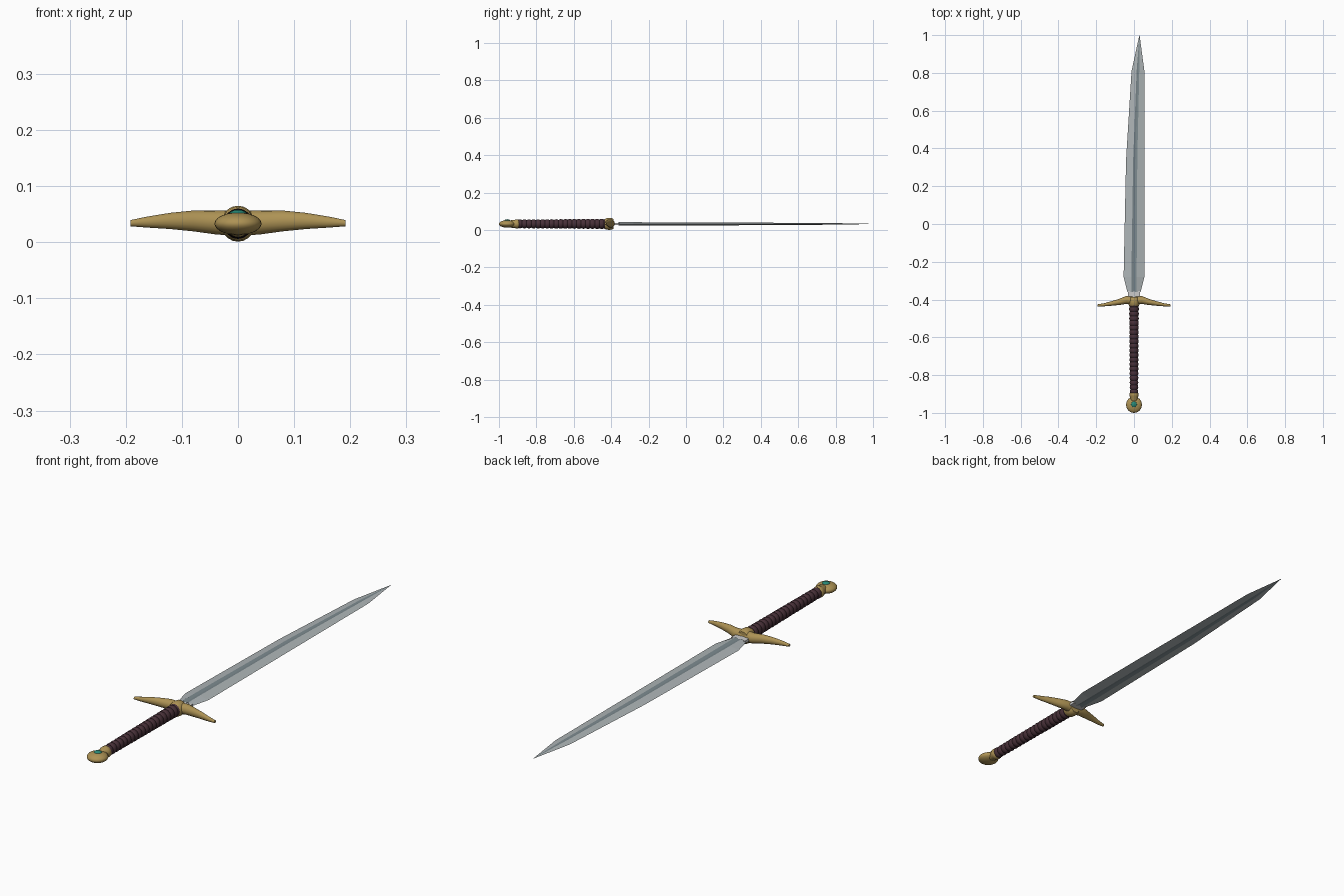
import bpy, bmesh, math

if "Cube" in bpy.data.objects:
    bpy.data.objects.remove(bpy.data.objects["Cube"])

CZ = 0.033  # height of the sword's axis


def material(name, rgb):
    m = bpy.data.materials.new(name)
    m.diffuse_color = (*rgb, 1)
    m.use_nodes = True
    m.node_tree.nodes["Principled BSDF"].inputs["Base Color"].default_value = m.diffuse_color
    return m


GOLD = material("gold", (0.42, 0.29, 0.09))
LEATHER = material("leather", (0.065, 0.03, 0.04))
STEEL = material("steel", (0.42, 0.46, 0.47))
DARK = material("dark_steel", (0.20, 0.25, 0.27))
PALE = material("pale_steel", (0.85, 0.85, 0.85))
GREEN = material("gem_green", (0.02, 0.25, 0.18))


def loft(name, rings, mats, smooth=True, mat_index=None):
    """Skin a list of equal-length point loops and cap both ends."""
    bm = bmesh.new()
    loops = [[bm.verts.new(p) for p in ring] for ring in rings]
    n = len(loops[0])
    for a, b in zip(loops, loops[1:]):
        for i in range(n):
            j = (i + 1) % n
            f = bm.faces.new((a[i], a[j], b[j], b[i]))
            if mat_index:
                f.material_index = mat_index(i)
    bm.faces.new(loops[0])
    bm.faces.new(loops[-1])
    bmesh.ops.remove_doubles(bm, verts=bm.verts, dist=1e-6)
    bmesh.ops.recalc_face_normals(bm, faces=bm.faces)
    me = bpy.data.meshes.new(name)
    bm.to_mesh(me)
    bm.free()
    ob = bpy.data.objects.new(name, me)
    bpy.context.collection.objects.link(ob)
    for m in mats:
        me.materials.append(m)
    if smooth:
        bpy.ops.object.select_all(action='DESELECT')
        ob.select_set(True)
        bpy.context.view_layer.objects.active = ob
        bpy.ops.object.shade_smooth_by_angle(angle=math.radians(40))
    return ob


def lathe(name, profile, mat, squash=1.0, n=20):
    """Turn (y, radius) pairs around the sword's axis; squash narrows x."""
    angs = [2 * math.pi * i / n for i in range(n)]
    rings = [[(squash * r * math.cos(a), y, CZ + r * math.sin(a)) for a in angs]
             for y, r in profile]
    return loft(name, rings, [mat])


def ellipsoid(name, loc, scale, mat, u=24, v=14):
    bpy.ops.mesh.primitive_uv_sphere_add(segments=u, ring_count=v, radius=1, location=loc)
    ob = bpy.context.object
    ob.name = name
    ob.scale = scale
    ob.data.materials.append(mat)
    bpy.ops.object.shade_smooth()


# blade: stations of y, left edge, right edge, fuller half width, half thickness
stations = [(-0.36, -0.035, 0.035, 0.014, 0.009), (-0.28, -0.055, 0.055, 0.014, 0.009),
            (0.34, -0.042, 0.055, 0.011, 0.007), (0.81, -0.013, 0.055, 0.007, 0.004),
            (1.0, 0.0285, 0.0295, 0.0002, 0.0004)]
rings = []
for y, l, r, f, t in stations:
    c = (l + r) / 2
    sec = [(l, 0), (c - f, t), (c, t * 0.6), (c + f, t),
           (r, 0), (c + f, -t), (c, -t * 0.6), (c - f, -t)]
    rings.append([(x, y, CZ + z) for x, z in sec])
loft("blade", rings, [STEEL, DARK], False, lambda i: int(i in (1, 2, 5, 6)))

# pale neck joining blade and guard
loft("blade_neck", [[(sx * w, y, CZ + sz * 0.006) for sx, sz in
                     ((-1, -1), (1, -1), (1, 1), (-1, 1))]
                    for y, w in ((-0.41, 0.03), (-0.355, 0.033))], [PALE], False)

# guard arms: x, centre y, half depth, centre z, half height
arm = [(0.0, -0.407, 0.022, 0.034, 0.023), (0.04, -0.402, 0.021, 0.0355, 0.0215),
       (0.08, -0.413, 0.016, 0.038, 0.0185), (0.12, -0.421, 0.012, 0.038, 0.0145),
       (0.16, -0.428, 0.008, 0.036, 0.010), (0.192, -0.431, 0.006, 0.034, 0.0055)]
for side, label in ((1, "right"), (-1, "left")):
    loft("guard_arm_" + label,
         [[(side * x, cy + ry * math.cos(k * math.pi / 8), cz + rz * math.sin(k * math.pi / 8))
           for k in range(16)] for x, cy, ry, cz, rz in arm], [GOLD])

# round block in the middle of the guard
lathe("guard_block", [(-0.435, 0.025), (-0.427, 0.03), (-0.41, 0.032),
                      (-0.395, 0.03), (-0.387, 0.025)], GOLD, 0.95)

# ribbed leather grip, slightly thicker towards the guard
ribs = 20
y0, y1 = -0.90, -0.415
grip = []
for i in range(ribs):
    for f, dip in ((0.0, 0.004), (0.25, 0.0008), (0.5, 0.0), (0.75, 0.0008)):
        k = (i + f) / ribs
        grip.append((y0 + (y1 - y0) * k, 0.0235 + 0.004 * k - dip))
grip.append((y1, 0.024))
lathe("grip", grip, LEATHER, 0.95, 16)

# pommel: collar, flattened knob and a gem on top
lathe("pommel_collar", [(-0.94, 0.016), (-0.932, 0.021), (-0.915, 0.021), (-0.91, 0.024),
                        (-0.897, 0.024), (-0.892, 0.020)], GOLD)
ellipsoid("pommel", (0, -0.957, CZ), (0.042, 0.043, 0.02), GOLD)
ellipsoid("pommel_gem", (0, -0.955, 0.05), (0.016, 0.016, 0.008), GREEN, 12, 8)
